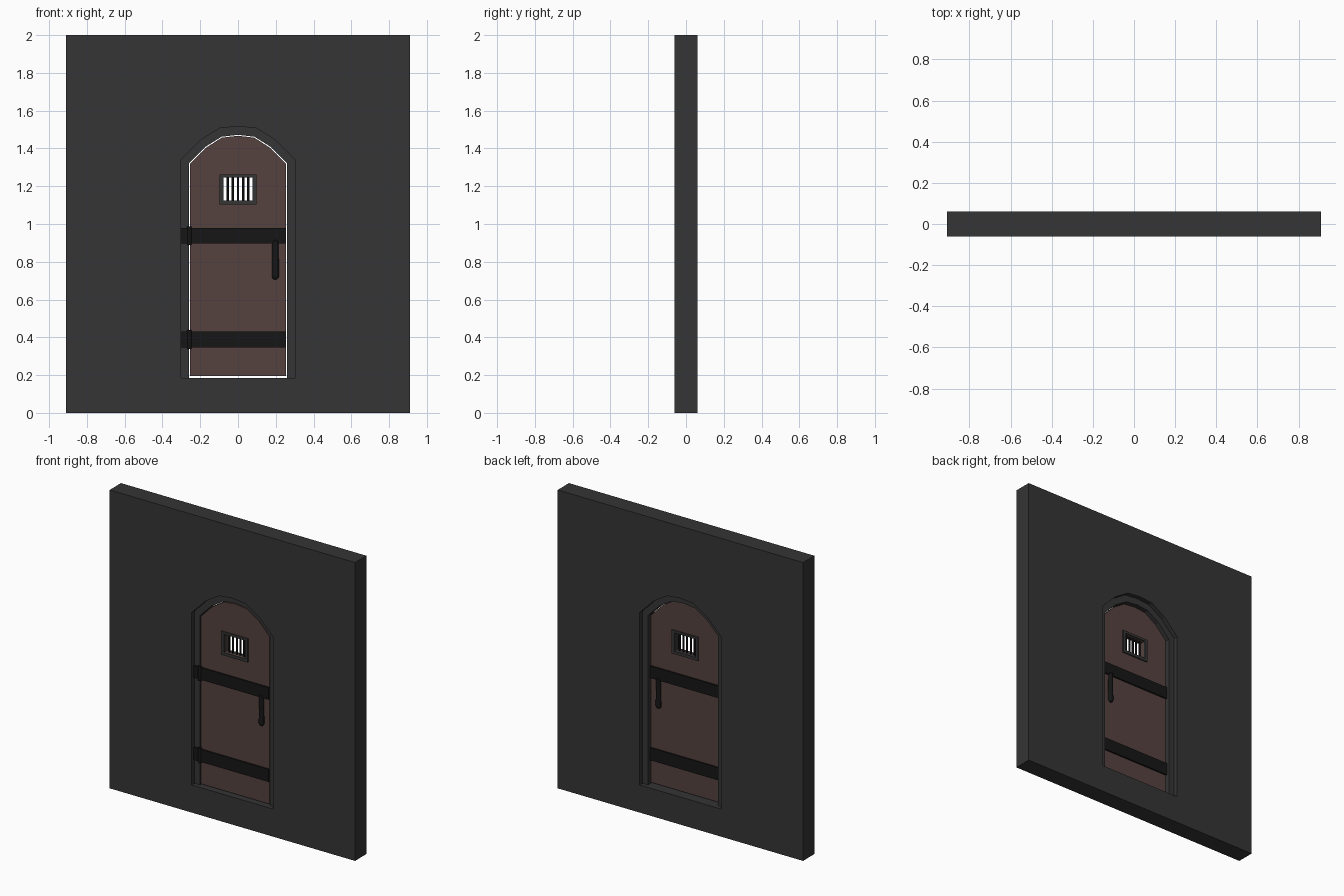
import bpy, bmesh, math
from mathutils import Matrix

if "Cube" in bpy.data.objects:
    bpy.data.objects.remove(bpy.data.objects["Cube"])


def material(name, r, g, b):
    m = bpy.data.materials.new(name)
    m.diffuse_color = (r, g, b, 1)
    m.use_nodes = True
    m.node_tree.nodes["Principled BSDF"].inputs["Base Color"].default_value = m.diffuse_color
    return m


STONE = material("dark_stone", 0.035, 0.035, 0.035)
WOOD = material("brown_wood", 0.09, 0.055, 0.05)
IRON = material("black_iron", 0.008, 0.008, 0.008)


def finish(bm, name, mat):
    bmesh.ops.recalc_face_normals(bm, faces=bm.faces)
    me = bpy.data.meshes.new(name)
    bm.to_mesh(me)
    bm.free()
    ob = bpy.data.objects.new(name, me)
    me.materials.append(mat)
    bpy.context.collection.objects.link(ob)
    return ob


def slab(name, loops, y0, y1, mat):
    """Fill xz outlines (first outer, rest holes) and extrude from y0 to y1."""
    bm = bmesh.new()
    for loop in loops:
        vs = [bm.verts.new((x, y0, z)) for x, z in loop]
        for a, b in zip(vs, vs[1:] + vs[:1]):
            bm.edges.new((a, b))
    bmesh.ops.triangle_fill(bm, use_beauty=True, use_dissolve=False, edges=bm.edges[:])
    out = bmesh.ops.extrude_face_region(bm, geom=bm.faces[:])
    top = [g for g in out["geom"] if isinstance(g, bmesh.types.BMVert)]
    bmesh.ops.translate(bm, verts=top, vec=(0, y1 - y0, 0))
    return finish(bm, name, mat)


def rect(x0, x1, z0, z1):
    return [(x0, z0), (x1, z0), (x1, z1), (x0, z1)]


def rod(name, x, y, z0, z1, r, mat, sides=8):
    bm = bmesh.new()
    bmesh.ops.create_cone(bm, cap_ends=True, segments=sides, radius1=r, radius2=r,
                          depth=z1 - z0, matrix=Matrix.Translation((x, y, (z0 + z1) / 2)))
    ob = finish(bm, name, mat)
    return ob


def arch(right, bottom):
    """Right half from spring to crown, mirrored to a closed outline."""
    left = [(-x, z) for x, z in reversed(right[:-1])]
    w = right[0][0]
    return [(w, bottom)] + right + left + [(-w, bottom)]


OUTER = arch([(0.302, 1.34), (0.2, 1.443), (0.098, 1.507), (0, 1.517)], 0.185)
INNER = arch([(0.26, 1.32), (0.175, 1.407), (0.087, 1.462), (0, 1.472)], 0.185)
DOOR = arch([(0.255, 1.317), (0.172, 1.402), (0.086, 1.457), (0, 1.467)], 0.194)
FRONT, BACK = -0.03, 0.005   # door faces

# wall with arched opening, stepped frame set into it
slab("wall", [rect(-0.91, 0.91, 0, 2), OUTER], -0.06, 0.06, STONE)
slab("door_frame", [OUTER + INNER[::-1]], -0.03, 0.03, STONE)

# door leaf with window hole
hole = rect(-0.078, 0.078, 1.124, 1.246)
slab("door", [DOOR, hole], FRONT, BACK, WOOD)

# barred window
slab("window_frame", [rect(-0.098, 0.098, 1.104, 1.262), hole], FRONT - 0.008, BACK + 0.008, STONE)
for i in range(5):
    rod(f"window_bar_{i + 1}", (i - 2) * 0.0275, (FRONT + BACK) / 2, 1.118, 1.252, 0.0065, IRON)

# iron straps on both faces, hinge knuckles on the front
for tag, z0, z1 in (("lower", 0.346, 0.43), ("upper", 0.897, 0.978)):
    slab(f"{tag}_strap_front", [rect(-0.301, 0.255, z0, z1)], FRONT - 0.01, FRONT, IRON)
    slab(f"{tag}_strap_back", [rect(-0.255, 0.255, z0, z1)], BACK, BACK + 0.01, IRON)
    rod(f"{tag}_hinge_knuckle", -0.257, FRONT - 0.004, z0 - 0.009, z1 + 0.009, 0.012, IRON, 12)

# round-ended handles hanging from the upper strap
for tag, y, s in (("front", FRONT, -1), ("back", BACK, 1)):
    bm = bmesh.new()
    bmesh.ops.create_uvsphere(bm, u_segments=12, v_segments=6, radius=0.019)
    for v in bm.verts:
        v.co.y *= 0.85
        v.co.z += 0.9 if v.co.z > 0.001 else 0.724
        v.co.x += 0.198
        v.co.y += y + s * 0.002
    finish(bm, f"handle_{tag}", IRON)
